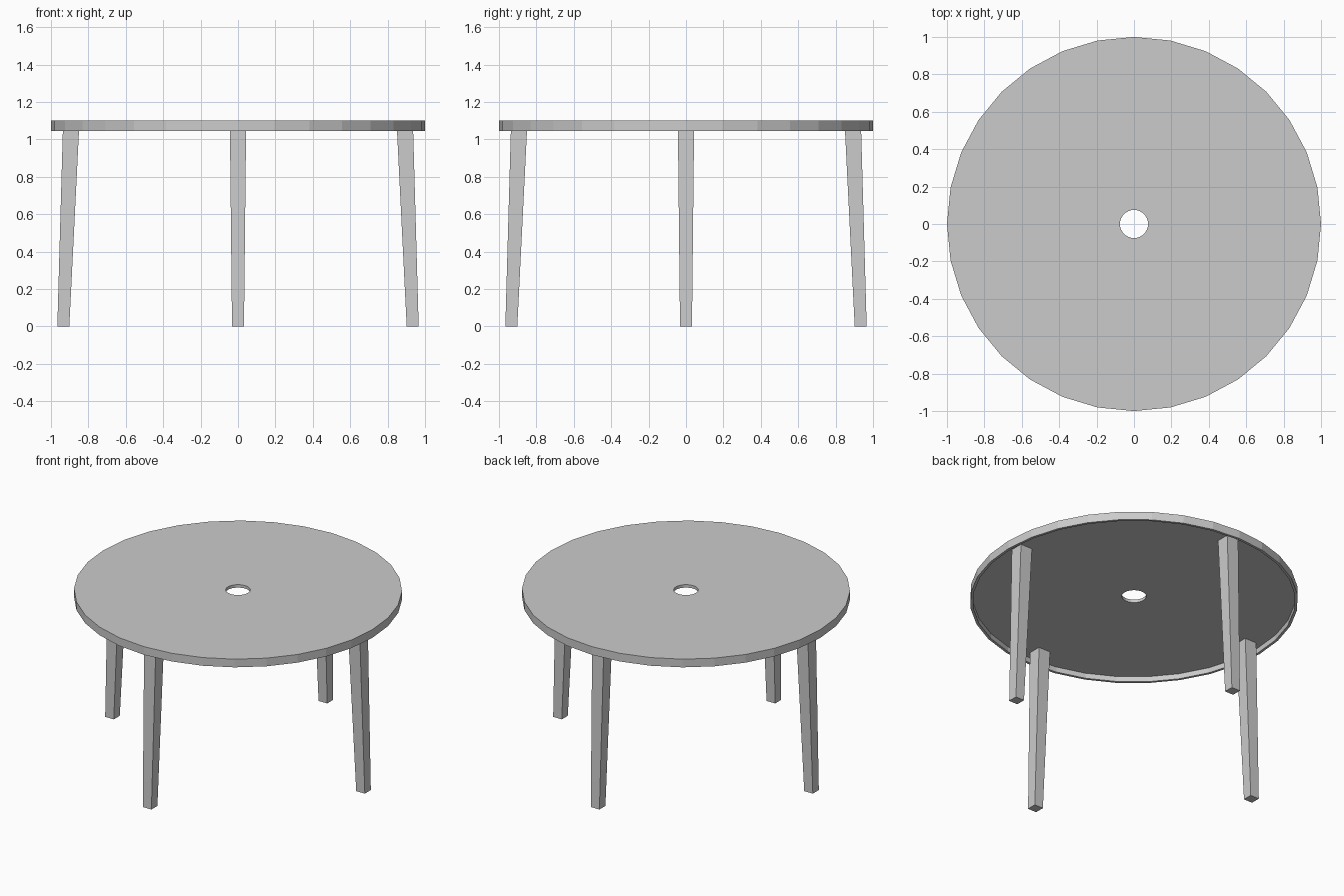
import bpy, bmesh, math
from mathutils import Matrix

if "Cube" in bpy.data.objects:
    bpy.data.objects.remove(bpy.data.objects["Cube"])

SIDES = 32
TOP, RIM, UNDER = 1.10, 1.045, 1.08   # tabletop surface, rim bottom, recessed underside


def make_object(name, bm):
    bmesh.ops.recalc_face_normals(bm, faces=bm.faces)
    mesh = bpy.data.meshes.new(name)
    bm.to_mesh(mesh)
    bm.free()
    obj = bpy.data.objects.new(name, mesh)
    bpy.context.collection.objects.link(obj)
    return obj


# Tabletop: lathed profile with a centre hole and a thin hanging rim
profile = [(0.075, TOP), (1.0, TOP), (1.0, RIM), (0.983, RIM), (0.983, UNDER), (0.075, UNDER)]
bm = bmesh.new()
rings = []
for i in range(SIDES):
    a = 2 * math.pi * i / SIDES
    rings.append([bm.verts.new((r * math.cos(a), r * math.sin(a), z)) for r, z in profile])
for i in range(SIDES):
    a, b = rings[i], rings[(i + 1) % SIDES]
    for j in range(len(profile)):
        k = (j + 1) % len(profile)
        bm.faces.new((a[j], b[j], b[k], a[k]))
make_object("tabletop", bm)


# Legs: tapered square posts splayed outward
def leg(name, angle):
    bm = bmesh.new()
    bmesh.ops.create_cube(bm, size=2)
    for v in bm.verts:
        upper = v.co.z > 0
        half, centre = (0.0435, 0.892) if upper else (0.032, 0.934)
        v.co = (centre + v.co.x * half, v.co.y * half, UNDER if upper else 0)
    bm.transform(Matrix.Rotation(angle, 4, 'Z'))
    make_object(name, bm)


for i, side in enumerate(("right", "back", "left", "front")):
    leg(side + "_leg", i * math.pi / 2)
